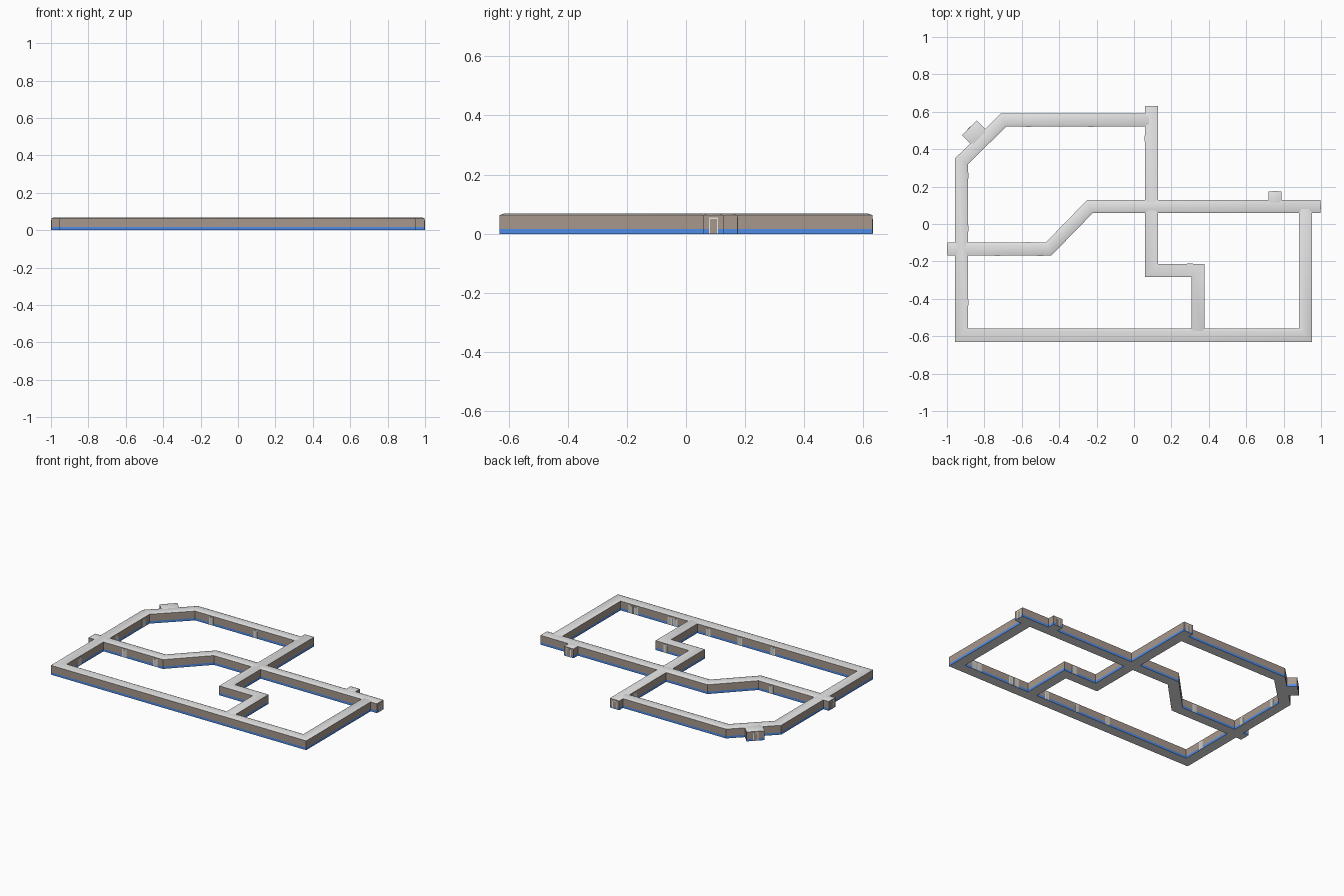
import bpy, bmesh, math
from mathutils import Vector

if "Cube" in bpy.data.objects:
    bpy.data.objects.remove(bpy.data.objects["Cube"])

HW, TOP, STRIPE = 0.035, 0.068, 0.016
EAVE, INSET = 0.063, 0.013      # gently sloped roof edge


def material(name, rgb):
    m = bpy.data.materials.new(name)
    m.diffuse_color = (*rgb, 1)
    m.use_nodes = True
    m.node_tree.nodes["Principled BSDF"].inputs["Base Color"].default_value = m.diffuse_color
    return m


GREY = material("light grey roof and floor", (0.78, 0.78, 0.78))
WALL = material("warm brown wall", (0.38, 0.31, 0.265))
BLUE = material("blue skirting", (0.085, 0.29, 0.88))
FRAME = material("pale door frame", (0.80, 0.80, 0.78))
LEAF = material("grey door leaf", (0.60, 0.60, 0.59))


def finish(name, bm, mats):
    bmesh.ops.recalc_face_normals(bm, faces=bm.faces[:])
    me = bpy.data.meshes.new(name)
    bm.to_mesh(me)
    bm.free()
    for m in mats:
        me.materials.append(m)
    ob = bpy.data.objects.new(name, me)
    bpy.context.collection.objects.link(ob)
    return ob


def corridor(name, points, hw=HW):
    """Mitred box corridor along a path, with a softly sloped roof edge."""
    pts = [Vector(p) for p in points]
    dirs = [(b - a).normalized() for a, b in zip(pts, pts[1:])]
    section = [(-hw, 0), (-hw, STRIPE), (-hw, EAVE), (-hw + INSET, TOP),
               (hw - INSET, TOP), (hw, EAVE), (hw, STRIPE), (hw, 0)]
    bm = bmesh.new()
    rings = []
    for i, p in enumerate(pts):
        d0, d1 = dirs[max(i - 1, 0)], dirs[min(i, len(dirs) - 1)]
        n0, n1 = Vector((-d0.y, d0.x)), Vector((-d1.y, d1.x))
        miter = (n0 + n1) / (1 + n0.dot(n1))
        ring = []
        for s, z in section:
            q = p + miter * s
            if z == TOP and i == 0:
                q += d1 * INSET
            if z == TOP and i == len(pts) - 1:
                q -= d0 * INSET
            ring.append(bm.verts.new((q.x, q.y, z)))
        rings.append(ring)
    for a, b in zip(rings, rings[1:]):
        for k in range(8):
            j = (k + 1) % 8
            bm.faces.new((a[k], a[j], b[j], b[k]))
    for r in (rings[0], rings[-1]):
        for quad in ((0, 1, 6, 7), (1, 2, 5, 6), (2, 3, 4, 5)):
            bm.faces.new([r[k] for k in quad])
    # colour by height: floor and roof grey, skirting blue, the rest wall
    for f in bm.faces:
        high = max(v.co.z for v in f.verts)
        if high < 1e-5 or high > TOP - 1e-4:
            f.material_index = 0
        elif high < STRIPE + 1e-4:
            f.material_index = 2
        else:
            f.material_index = 1
    ob = finish(name, bm, (GREY, WALL, BLUE))
    bpy.ops.object.select_all(action='DESELECT')
    ob.select_set(True)
    bpy.context.view_layer.objects.active = ob
    bpy.ops.object.shade_smooth_by_angle(angle=math.radians(30))


def plate(bm, x, y, angle, width, height, depth, index):
    """Thin upright plate lying on a wall that faces the given angle."""
    n = Vector((math.cos(angle), math.sin(angle), 0))
    t = Vector((-n.y, n.x, 0))
    base = Vector((x, y, 0))
    v = [bm.verts.new(base + t * s + n * d + Vector((0, 0, z)))
         for d in (-0.002, depth) for s, z in
         ((-width / 2, 0.001), (width / 2, 0.001), (width / 2, height), (-width / 2, height))]
    for q in ((0, 1, 2, 3), (4, 5, 6, 7), (0, 1, 5, 4), (1, 2, 6, 5), (2, 3, 7, 6), (3, 0, 4, 7)):
        bm.faces.new([v[k] for k in q]).material_index = index


def door(name, x, y, degrees, leaf):
    bm = bmesh.new()
    a = math.radians(degrees)
    plate(bm, x, y, a, 0.032, 0.055, 0.0015, 0)
    plate(bm, x, y, a, 0.022, 0.050, 0.0022, 1)
    finish(name, bm, (FRAME, leaf))


# corridors
corridor("outer_corridor", [(0.093, 0.555), (-0.698, 0.555), (-0.922, 0.336),
                            (-0.922, -0.595), (0.916, -0.595), (0.916, 0.093)])
corridor("cross_corridor", [(-0.998, -0.134), (-0.457, -0.134), (-0.236, 0.093), (0.998, 0.093)])
corridor("spine_corridor", [(0.093, 0.63), (0.093, -0.248), (0.342, -0.248), (0.342, -0.595)])
corridor("side_entrance", [(0.754, 0.093), (0.754, 0.174)])
corridor("corner_entrance", [(-0.813, 0.446), (-0.88, 0.513)], 0.056)

# doors at the corridor ends
for i, (x, y, a) in enumerate([(0.998, 0.093, 0), (-0.998, -0.134, 180), (0.093, 0.63, 90),
                               (0.754, 0.174, 90), (-0.88, 0.513, 135)]):
    door(f"end_door_{i}", x, y, a, WALL)

# doors along the inner walls, grouped by the wall they sit on
south, north = -0.595 + HW, 0.555 - HW
inner = [(x, south, 90) for x in (-0.257, -0.01, 0.225, 0.472, 0.513, 0.765, 0.806)]
inner += [(x, north, 270) for x in (-0.565, -0.23)]
inner += [(-0.922 + HW, y, 0) for y in (0.26, -0.025, -0.42)]
inner += [(x, -0.134 - HW, 270) for x in (-0.73, -0.50)]
inner += [(-0.567, -0.134 + HW, 90), (0.093 - HW, 0.457, 180), (0.299, -0.248 + HW, 90)]
for i, (x, y, a) in enumerate(inner):
    door(f"inner_door_{i}", x, y, a, LEAF)
